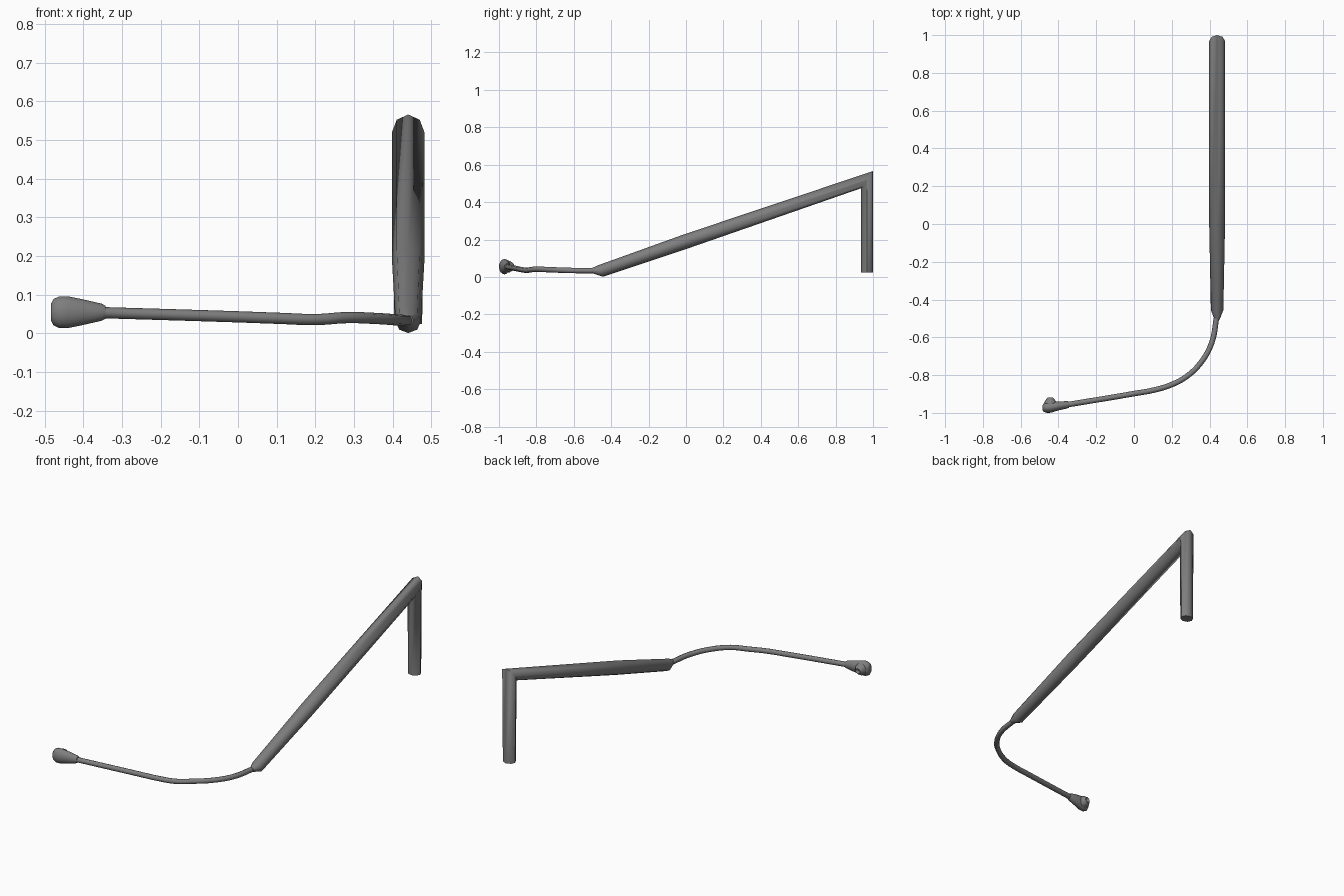
import bpy, bmesh, math
from mathutils import Vector

if "Cube" in bpy.data.objects:
    bpy.data.objects.remove(bpy.data.objects["Cube"])

# Dark grey plastic shared by every part
plastic = bpy.data.materials.new("dark_plastic")
plastic.diffuse_color = (0.21, 0.21, 0.21, 1)
plastic.use_nodes = True
plastic.node_tree.nodes["Principled BSDF"].inputs["Base Color"].default_value = plastic.diffuse_color


def loft(name, rings, sides, angle=40):
    """Skin elliptical rings, each given as (centre, half-axis u, half-axis v)."""
    bm = bmesh.new()
    loops = []
    for c, u, v in rings:
        c, u, v = Vector(c), Vector(u), Vector(v)
        loops.append([bm.verts.new(c + u * math.cos(a) + v * math.sin(a))
                      for a in (2 * math.pi * i / sides for i in range(sides))])
    for a, b in zip(loops, loops[1:]):
        for i in range(sides):
            j = (i + 1) % sides
            bm.faces.new((a[i], a[j], b[j], b[i]))
    bm.faces.new(loops[0][::-1])
    bm.faces.new(loops[-1])
    bmesh.ops.recalc_face_normals(bm, faces=bm.faces)
    mesh = bpy.data.meshes.new(name)
    bm.to_mesh(mesh)
    bm.free()
    mesh.materials.append(plastic)
    ob = bpy.data.objects.new(name, mesh)
    bpy.context.collection.objects.link(ob)
    bpy.context.view_layer.objects.active = ob
    ob.select_set(True)
    bpy.ops.object.shade_smooth_by_angle(angle=math.radians(angle))
    ob.select_set(False)
    return ob


# Ear hook: vertical leg, mitred elbow, sloping arm and tapered tip
X = 0.44
hook = [  # y, z, half width in x, half axis (y, z)
    (0.968, 0.025, 0.036, (0.032, 0)),
    (0.968, 0.520, 0.042, (0.032, 0.046)),
    (0.000, 0.190, 0.042, (-0.012, 0.037)),
    (-0.456, 0.032, 0.033, (-0.012, 0.031)),
    (-0.505, 0.034, 0.014, (0, 0.013)),
]
loft("ear_hook", [((X, y, z), (w, 0, 0), (0, *v)) for y, z, w, v in hook], 8, 50)

# Thin boom bending from the hook to the microphone
path = [(0.438, -0.49, 0.033), (0.411, -0.63, 0.035), (0.353, -0.735, 0.039),
        (0.28, -0.806, 0.041), (0.20, -0.85, 0.036), (0.11, -0.878, 0.039),
        (0.0, -0.898, 0.043), (-0.355, -0.957, 0.054)]
curve = bpy.data.curves.new("boom", 'CURVE')
curve.dimensions = '3D'
curve.bevel_depth = 0.0145
curve.bevel_resolution = 2
curve.use_fill_caps = True
curve.resolution_u = 6
curve.materials.append(plastic)
spline = curve.splines.new('BEZIER')
spline.bezier_points.add(len(path) - 1)
for p, co in zip(spline.bezier_points, path):
    p.co = co
    p.handle_left_type = p.handle_right_type = 'AUTO'
bpy.context.collection.objects.link(bpy.data.objects.new("boom", curve))

# Flared microphone body with rounded end
body = [  # x, y, half depth, half height
    (-0.343, -0.956, 0.016, 0.017),
    (-0.352, -0.957, 0.019, 0.022),
    (-0.400, -0.963, 0.024, 0.033),
    (-0.440, -0.970, 0.029, 0.041),
    (-0.462, -0.971, 0.029, 0.041),
    (-0.477, -0.972, 0.023, 0.034),
    (-0.484, -0.973, 0.014, 0.021),
]
loft("microphone_body", [((x, y, 0.055), (0, d, 0), (0, 0, h)) for x, y, d, h in body], 16)

# Raised pickup on the inner side, with a recessed centre
pickup = [(-0.960, 0.034), (-0.943, 0.032), (-0.928, 0.022), (-0.919, 0.014),
          (-0.926, 0.009), (-0.934, 0.006)]
loft("microphone_pickup",
     [((-0.443, y, 0.055), (r, 0, 0), (0, 0, r)) for y, r in pickup], 14)
